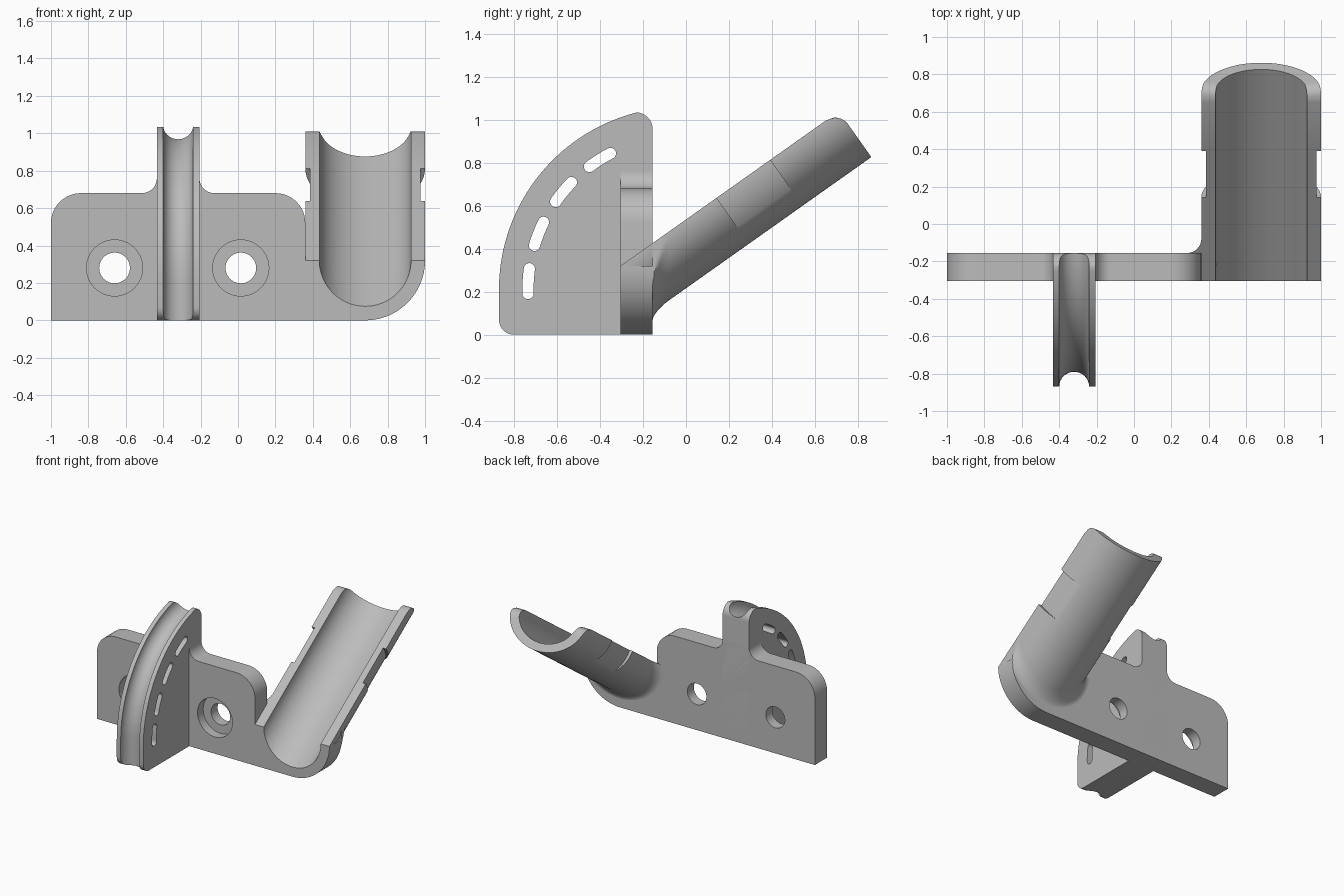
import bpy, bmesh, math
from mathutils import Vector

if "Cube" in bpy.data.objects:
    bpy.data.objects.remove(bpy.data.objects["Cube"])

grey = bpy.data.materials.new("matte grey")
grey.diffuse_color = (0.5, 0.5, 0.5, 1)
grey.use_nodes = True
grey.node_tree.nodes["Principled BSDF"].inputs["Base Color"].default_value = grey.diffuse_color


def loft(name, rings, u_caps=False):
    """Skin closed rings of points; u_caps closes a U-shaped end with quads."""
    bm = bmesh.new()
    rows = [[bm.verts.new(p) for p in ring] for ring in rings]
    n = len(rows[0])
    for a, b in zip(rows, rows[1:]):
        for i in range(n):
            j = (i + 1) % n
            bm.faces.new((a[i], a[j], b[j], b[i]))
    for row in (rows[0], rows[-1]):
        if u_caps:
            for i in range(n // 2 - 1):
                bm.faces.new((row[i], row[i + 1], row[n - 2 - i], row[n - 1 - i]))
        else:
            bm.faces.new(row)
    bmesh.ops.remove_doubles(bm, verts=bm.verts, dist=1e-5)
    bmesh.ops.recalc_face_normals(bm, faces=bm.faces)
    mesh = bpy.data.meshes.new(name)
    bm.to_mesh(mesh)
    bm.free()
    mesh.materials.append(grey)
    obj = bpy.data.objects.new(name, mesh)
    bpy.context.collection.objects.link(obj)
    return obj


def arc(cx, cy, r, a0, a1, n=12):
    return [(cx + r * math.cos(math.radians(a0 + (a1 - a0) * i / n)),
             cy + r * math.sin(math.radians(a0 + (a1 - a0) * i / n))) for i in range(n + 1)]


def prism_y(name, pts, y0, y1):
    return loft(name, [[(x, y, z) for x, z in pts] for y in (y0, y1)])


def prism_x(name, pts, x0, x1):
    return loft(name, [[(x, y, z) for y, z in pts] for x in (x0, x1)])


def cut(obj, cutter):
    mod = obj.modifiers.new("cut", 'BOOLEAN')
    mod.operation, mod.solver, mod.object = 'DIFFERENCE', 'EXACT', cutter
    bpy.context.view_layer.objects.active = obj
    bpy.ops.object.modifier_apply(modifier=mod.name)
    bpy.data.objects.remove(cutter)


def smooth(obj):
    bpy.ops.object.select_all(action='DESELECT')
    obj.select_set(True)
    bpy.context.view_layer.objects.active = obj
    bpy.ops.object.shade_smooth_by_angle(angle=math.radians(30))


FRONT, BACK = -0.305, -0.155
FIN_L, FIN_R = -0.434, -0.206
CX, CZ, R_OUT, R_IN = 0.68, 0.32, 0.32, 0.245
TILT = math.atan(0.708)
COS, SIN = math.cos(TILT), math.sin(TILT)


def on_axis(x, v, t):
    """Point at depth v under the trough rim, moved t along the tilted axis."""
    return (x, FRONT + t * COS, CZ - v + t * SIN)


# Mounting plate with filleted neck and rounded corners
outline = ([(-1, 0)] + arc(CX, CZ, R_OUT, -90, 0, 24) + [(0.36, 0.32)]
           + arc(0.20, 0.52, 0.16, 0, 90) + arc(FIN_R + 0.08, 0.76, 0.08, 270, 180)
           + arc(FIN_L - 0.08, 0.76, 0.08, 0, -90) + arc(-0.84, 0.52, 0.16, 90, 180))
plate = prism_y("mounting_plate", outline, FRONT, BACK)

# Counterbored screw holes
for hx in (-0.66, 0.015):
    cut(plate, prism_y("hole", arc(hx, 0.28, 0.082, 0, 352.5, 47), -0.5, 0))
    cut(plate, prism_y("counterbore", arc(hx, 0.28, 0.15, 0, 352.5, 47), -0.5, FRONT + 0.07))

# Channel opening through the plate
channel = [(CX + 0.245, -0.5)] + arc(CX, 0, R_IN, 0, 180, 48) + [(CX - 0.245, -0.5)]
cut(plate, loft("channel", [[on_axis(x, v, t) for x, v in channel] for t in (-0.2, 0.4)]))
smooth(plate)

# Quarter-round guide fin
AY, AZ, AR = -0.02, 0.21, 0.85
side = (arc(-0.80, 0.07, 0.07, 270, 180, 8) + arc(AY, AZ, AR, 180, 106, 48)
        + arc(-0.235, 0.955, 0.08, 85, 0, 8) + [(BACK, 0)])
fin = prism_x("guide_fin", side, FIN_L, FIN_R)

# Round groove along the curved rim
MID = (FIN_L + FIN_R) / 2
rings = []
for a in [None] + list(range(180, 74, -2)):
    a_rad = math.radians(180 if a is None else a)
    out = Vector((0, math.cos(a_rad), math.sin(a_rad)))
    base = Vector((MID, AY, AZ)) + out * AR
    if a is None:
        base.z = -0.1
    rings.append([base + out * p[1] + Vector((p[0], 0, 0)) for p in arc(0, 0, 0.08, 0, 348.75, 31)])
cut(fin, loft("groove", rings))

# Four curved slots through the fin
for k in range(4):
    a0 = 181.5 - 18.2 * k
    a1 = a0 - 9.3
    ends = [(AY + 0.715 * math.cos(math.radians(a)), AZ + 0.715 * math.sin(math.radians(a)))
            for a in (a0, a1)]
    slot = (arc(AY, AZ, 0.741, a0, a1, 8) + arc(*ends[1], 0.026, a1, a1 - 180, 10)[1:-1]
            + arc(AY, AZ, 0.689, a1, a0, 8) + arc(*ends[0], 0.026, a0 + 180, a0, 10)[1:-1])
    cut(fin, prism_x("slot", slot, -0.6, 0))
smooth(fin)

# Tilted half-tube trough with a strap recess and rounded rim ends
N, S_END, ROUND = 64, 1.245, 0.075


def section(recess):
    pts = []
    for i in range(N + 1):
        c, s = math.cos(math.pi * i / N), math.sin(math.pi * i / N)
        r = min(R_OUT, 1 / math.hypot(c / 0.295, s / 0.36)) if recess else R_OUT
        pts.append((CX + r * c, r * s))
    return pts + arc(CX, 0, R_IN, 180, 0, N)


def trough_ring(s, recess=False, end=False):
    ring = []
    for x, v in section(recess):
        h = max(v * COS, 0)
        drop = ROUND - math.sqrt(ROUND**2 - (ROUND - h)**2) if end and h < ROUND else 0
        ring.append(on_axis(x, v, s - drop + v * SIN))
    return ring


trough = loft("trough", [
    [on_axis(x, v, 0) for x, v in section(False)],
    trough_ring(0.548), trough_ring(0.548, True),
    trough_ring(0.853, True), trough_ring(0.853),
    trough_ring(S_END, end=True)], u_caps=True)
smooth(trough)

# Fillet blending the trough into the back of the plate
FR = 0.075
rings = []
for k in range(9):
    d = FR * (1 - math.cos(math.pi / 2 * k / 8))
    flare = FR - math.sqrt(max(FR**2 - (FR - d)**2, 0))
    zc = CZ + (BACK + d - FRONT) * 0.708
    ring = []
    for i in range(N + 1):
        c, s = math.cos(math.pi * i / N), math.sin(math.pi * i / N)
        r = R_OUT + flare * (1 - 0.5 * s)
        x, z = min(r * c, R_OUT), zc - r * s
        # keep the flare inside the plate's rounded corner
        if x > 0 and z < CZ and math.hypot(x, z - CZ) > R_OUT:
            f = R_OUT / math.hypot(x, z - CZ)
            x, z = x * f, CZ + (z - CZ) * f
        ring.append((CX + x, BACK + d, z))
    ring += [(x, BACK + d, z) for x, z in arc(CX, zc, 0.29, -180, 0, N)]
    rings.append(ring)
smooth(loft("trough_fillet", rings, u_caps=True))
